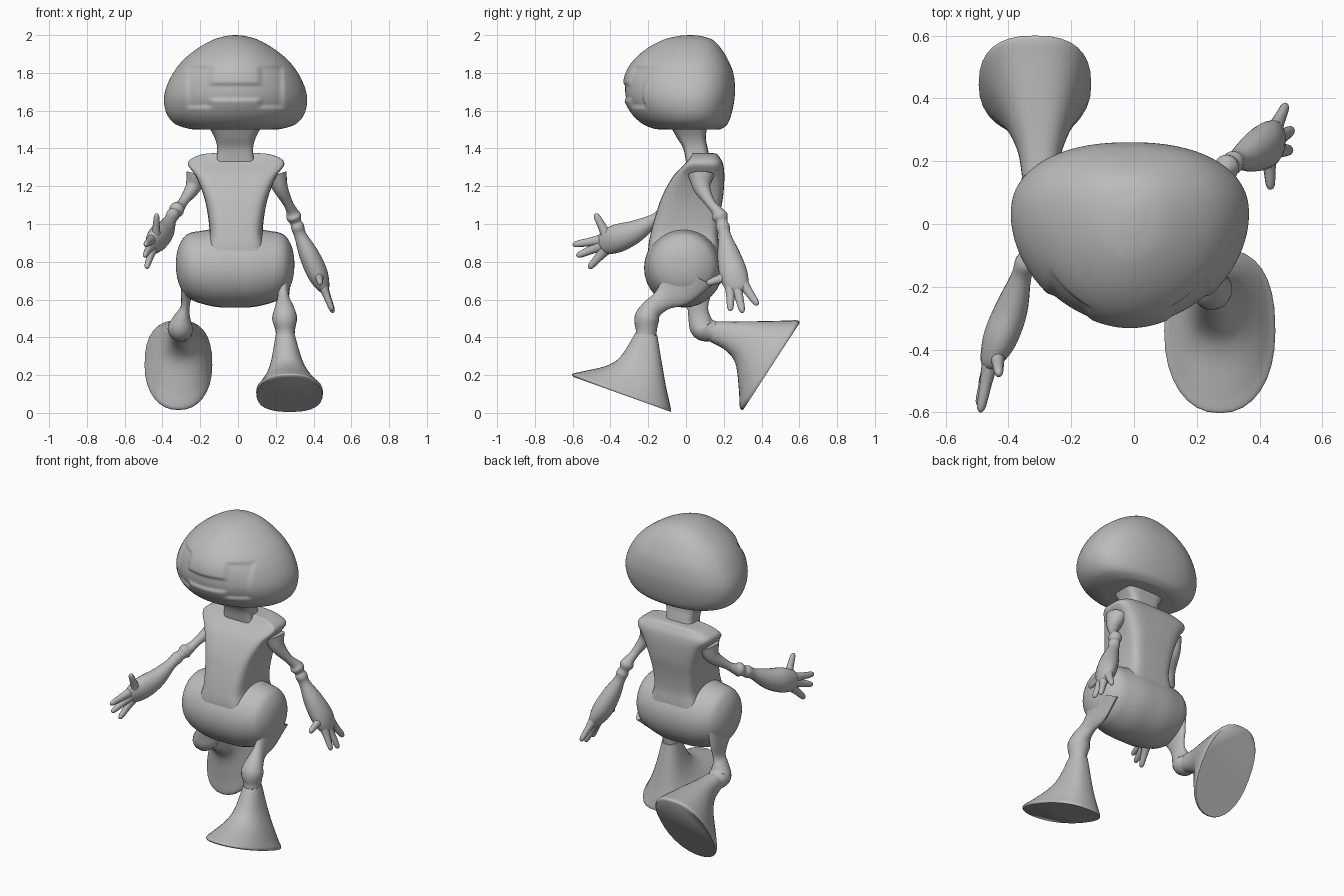
import bpy
import math
from mathutils import Vector

if "Cube" in bpy.data.objects:
    bpy.data.objects.remove(bpy.data.objects["Cube"], do_unlink=True)

grey = bpy.data.materials.new("plain grey")
grey.use_nodes = True
TONE = (0.5, 0.5, 0.5, 1)
grey.diffuse_color = TONE
grey.node_tree.nodes["Principled BSDF"].inputs["Base Color"].default_value = TONE


def spline(rows, steps):
    """Catmull-Rom through rows of numbers."""
    out = []
    last = len(rows) - 1
    for i in range(last):
        quad = (rows[max(i - 1, 0)], rows[i], rows[i + 1], rows[min(i + 2, last)])
        for s in range(steps):
            t = s / steps
            out.append([b + 0.5 * t * (c - a + t * (2 * a - 5 * b + 4 * c - d
                        + t * (3 * (b - c) + d - a))) for a, b, c, d in zip(*quad)])
    return out + [list(rows[-1])]


def ring(center, u, v_front, v_back, p_front=2, p_back=2, seg=32):
    """Superellipse with its own depth and squareness on either half."""
    pts = []
    for k in range(seg):
        a = math.tau * k / seg
        c, s = math.cos(a), math.sin(a)
        v, p = (v_back, p_back) if s >= 0 else (v_front, p_front)
        pts.append(Vector(center) + Vector(u) * math.copysign(abs(c) ** (2 / p), c)
                   + Vector(v) * abs(s) ** (2 / p))
    return pts


def loft(name, rings, angle=50):
    n = len(rings[0])
    faces = [(r * n + k, r * n + (k + 1) % n, (r + 1) * n + (k + 1) % n, (r + 1) * n + k)
             for r in range(len(rings) - 1) for k in range(n)]
    faces += [tuple(reversed(range(n))), tuple(range((len(rings) - 1) * n, len(rings) * n))]
    mesh = bpy.data.meshes.new(name)
    mesh.from_pydata([p for r in rings for p in r], [], faces)
    mesh.materials.append(grey)
    obj = bpy.data.objects.new(name, mesh)
    bpy.context.collection.objects.link(obj)
    bpy.ops.object.select_all(action='DESELECT')
    obj.select_set(True)
    bpy.context.view_layer.objects.active = obj
    bpy.ops.object.mode_set(mode='EDIT')
    bpy.ops.mesh.select_all(action='SELECT')
    bpy.ops.mesh.normals_make_consistent(inside=False)
    bpy.ops.object.mode_set(mode='OBJECT')
    bpy.ops.object.shade_smooth_by_angle(angle=math.radians(angle))
    return obj


def stack(name, x, y, rows, p_front, p_back, seg=48, steps=6):
    """Rows of height, half width, front y, back y."""
    return loft(name, [ring((x, y, z), (w, 0, 0), (0, f - y, 0), (0, b - y, 0), p_front, p_back, seg)
                       for z, w, f, b in spline(rows, steps)])


def limb(name, rows, steps=5, seg=20):
    """Rows of x, y, z, wide radius, thin radius; thin side faces along x."""
    pts = spline(rows, steps)
    rings = []
    for i, (x, y, z, wide, thin) in enumerate(pts):
        t = (Vector(pts[min(i + 1, len(pts) - 1)][:3]) - Vector(pts[max(i - 1, 0)][:3])).normalized()
        u = t.cross(Vector((1, 0, 0))).normalized()
        v = u.cross(t)
        rings.append(ring((x, y, z), u * wide, -v * thin, v * thin, seg=seg))
    return loft(name, rings)


def foot(name, rows):
    """Rows of x, half width, then the toe-side and heel-side y, z."""
    rings = []
    for x, w, y1, z1, y2, z2 in spline(rows, 6):
        half = Vector((0, (y2 - y1) / 2, (z2 - z1) / 2))
        rings.append(ring((x, (y1 + y2) / 2, (z1 + z2) / 2), (w, 0, 0), -half, half, 2.2, 2.5))
    return loft(name, rings)


def finger(name, base, tip):
    a, b = Vector(base), Vector(tip)
    sizes = ((0, .03), (.35, .023), (.8, .018), (.95, .012), (1, .003))
    limb(name, [(*a.lerp(b, t), r, r * .85) for t, r in sizes], 3, 12)


# Head, with a soft recessed goggle shape in the face
head = stack("head", -.013, .03, [
    (1.5, .2, -.12, .17), (1.505, .25, -.17, .19), (1.53, .32, -.23, .22),
    (1.58, .363, -.285, .24), (1.65, .379, -.325, .255), (1.72, .368, -.335, .26),
    (1.8, .33, -.32, .25), (1.87, .275, -.275, .222), (1.93, .2, -.205, .185),
    (1.975, .12, -.12, .14), (1.995, .05, -.04, .08), (2, .005, .02, .035)],
    1.9, 2.3, 160, 9)
GOGGLE = ((-.205, 1.725, .06, .105), (.175, 1.725, .06, .105), (-.015, 1.7, .16, .04))
for vert in head.data.vertices:
    x, y, z = vert.co
    if y < 0:
        gap = min(max(abs(x - cx) - hx, abs(z - cz) - hz) for cx, cz, hx, hz in GOGGLE)
        k = min(max(.5 - gap / .025, 0), 1)
        vert.co.y += .013 * k * k * (3 - 2 * k)

# Neck and flared torso
stack("neck", -.015, .04, [(1.53, .15, -.09, .115), (1.46, .11, -.05, .105),
                           (1.4, .095, -.015, .115), (1.33, .1, .0, .13)], 4, 4)
stack("torso", -.01, .05, [
    (.74, .19, -.2, .18), (.87, .16, -.2, .175), (.95, .142, -.187, .17),
    (1.05, .15, -.16, .18), (1.15, .172, -.125, .197), (1.25, .212, -.07, .203),
    (1.315, .255, -.01, .197), (1.35, .23, .02, .18), (1.372, .16, .035, .16),
    (1.376, .05, .04, .12)], 5, 5)

# Barrel-shaped hips, lofted across
hips = [(0, .21, .768), (.1, .207, .768), (.19, .19, .772), (.235, .176, .778),
        (.27, .15, .782), (.298, .1, .784), (.311, .045, .785), (.313, .005, .785)]
hips = [(-x, r, z) for x, r, z in reversed(hips[1:])] + hips
loft("hips", [ring((x - .015, -.012, z), (0, r, 0), (0, 0, -r), (0, 0, r))
              for x, r, z in spline(hips, 5)])

# Legs: thin thigh, knee ball, then a bell-shaped foot
limb("left_leg", [(.25, 0, .75, .16, .04), (.242, -.05, .66, .11, .032),
                  (.24, -.12, .6, .06, .033), (.245, -.18, .55, .055, .053),
                  (.247, -.207, .5, .066, .066), (.25, -.21, .44, .056, .052),
                  (.25, -.213, .4, .055, .05)])
foot("left_foot", [(.25, .05, -.27, .42, -.152, .41), (.258, .082, -.345, .3, -.127, .26),
                   (.265, .115, -.42, .25, -.108, .15), (.27, .155, -.545, .22, -.088, .06),
                   (.273, .176, -.6, .207, -.08, .022), (.273, .174, -.595, .19, -.08, .005)])
limb("right_leg", [(-.262, .02, .74, .14, .04), (-.272, .05, .64, .09, .03),
                   (-.28, .062, .56, .056, .024), (-.295, .07, .505, .058, .045),
                   (-.305, .09, .45, .067, .067), (-.302, .14, .432, .056, .056),
                   (-.3, .18, .42, .06, .055)])
foot("right_foot", [(-.3, .056, .13, .375, .16, .485), (-.3, .07, .21, .33, .25, .483),
                    (-.303, .105, .262, .26, .37, .485), (-.31, .155, .28, .12, .51, .488),
                    (-.315, .178, .285, .03, .59, .49), (-.315, .176, .302, .015, .6, .474)])

# Arms share one set of radii from shoulder to palm
RADII = ((.07, .06), (.045, .04), (.026, .026), (.03, .03), (.042, .04), (.03, .03),
         (.037, .035), (.033, .033), (.06, .052), (.074, .055), (.062, .036), (.03, .018))
LEFT = ((.2, .08, 1.26), (.225, .085, 1.19), (.265, .13, 1.11), (.285, .165, 1.068),
        (.295, .18, 1.04), (.305, .19, 1.01), (.315, .195, .985), (.33, .205, .94),
        (.375, .225, .84), (.42, .25, .74), (.45, .27, .67), (.46, .275, .64))
RIGHT = ((-.215, .08, 1.26), (-.24, .07, 1.19), (-.285, 0, 1.125), (-.31, -.045, 1.09),
         (-.325, -.075, 1.075), (-.335, -.1, 1.06), (-.345, -.125, 1.048), (-.36, -.17, 1.02),
         (-.39, -.27, .96), (-.425, -.36, .925), (-.455, -.43, .9), (-.465, -.46, .89))
for side, path in (("left", LEFT), ("right", RIGHT)):
    limb(side + "_arm", [p + r for p, r in zip(path, RADII)])

# Thumbs and three fingers per hand
for name, base, tip in (
        ("left_thumb", (.43, .21, .72), (.435, .11, .685)),
        ("left_front_finger", (.45, .235, .67), (.5, .235, .54)),
        ("left_middle_finger", (.455, .27, .66), (.505, .3, .53)),
        ("left_back_finger", (.45, .305, .68), (.485, .38, .57)),
        ("right_thumb", (-.435, -.42, .94), (-.43, -.48, 1.055)),
        ("right_top_finger", (-.46, -.45, .915), (-.49, -.6, .89)),
        ("right_middle_finger", (-.46, -.45, .885), (-.495, -.58, .83)),
        ("right_low_finger", (-.455, -.43, .86), (-.485, -.515, .765))):
    finger(name, base, tip)
